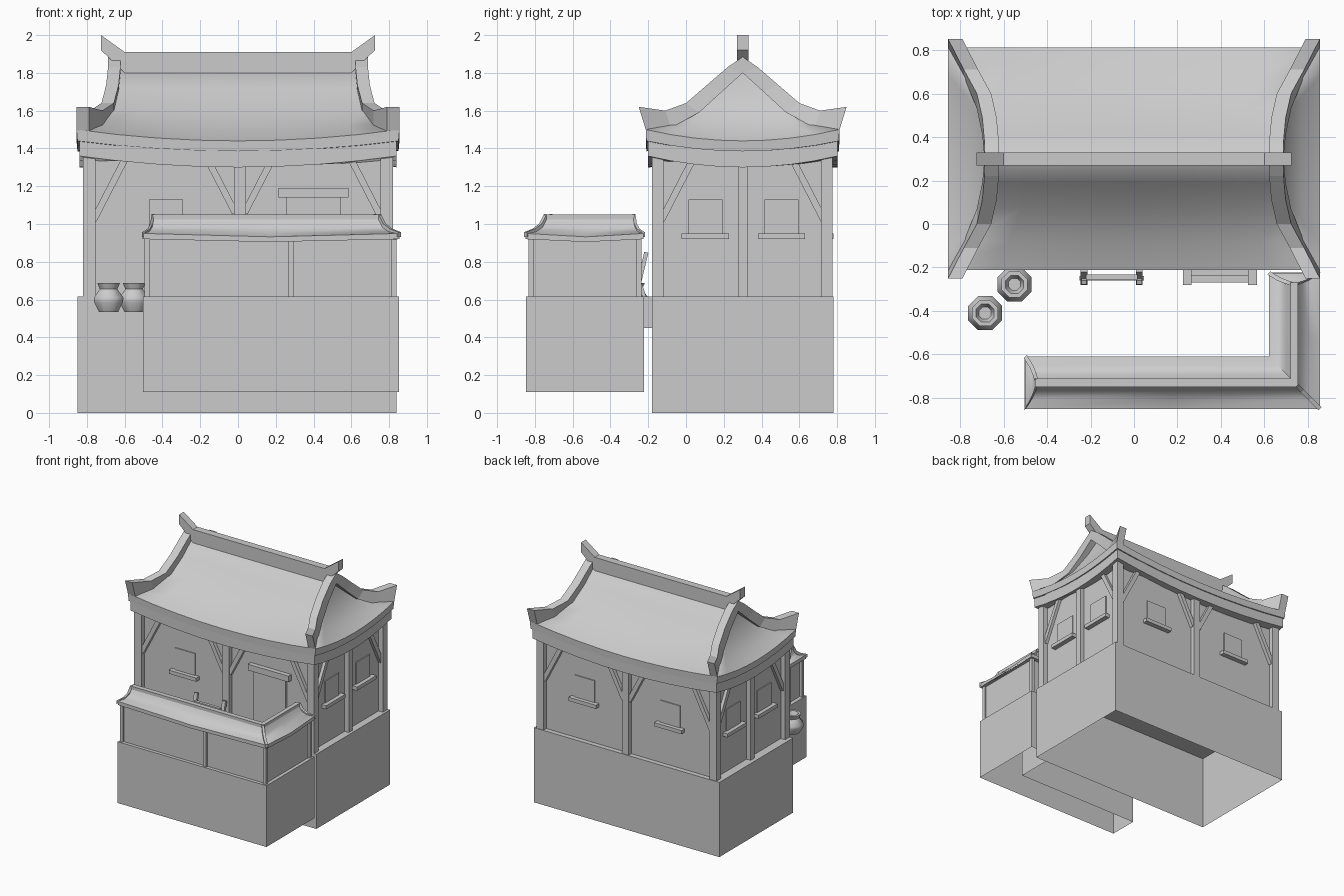
import bpy, bmesh, math
from mathutils import Vector

cube = bpy.data.objects.get("Cube")
if cube:
    bpy.data.objects.remove(cube)

grey = bpy.data.materials.new("plain grey")
grey.use_nodes = True
grey.diffuse_color = (0.6, 0.6, 0.6, 1)
grey.node_tree.nodes["Principled BSDF"].inputs["Base Color"].default_value = (0.6, 0.6, 0.6, 1)
CY = 0.3  # depth centre of the house


def finish(name, bm, smooth=None):
    bmesh.ops.remove_doubles(bm, verts=bm.verts, dist=0.0005)
    bmesh.ops.recalc_face_normals(bm, faces=bm.faces)
    mesh = bpy.data.meshes.new(name)
    bm.to_mesh(mesh)
    bm.free()
    mesh.materials.append(grey)
    ob = bpy.data.objects.new(name, mesh)
    bpy.context.collection.objects.link(ob)
    if smooth:
        bpy.ops.object.select_all(action="DESELECT")
        bpy.context.view_layer.objects.active = ob
        ob.select_set(True)
        bpy.ops.object.shade_smooth_by_angle(angle=math.radians(smooth))
    return ob


def loft(name, rings, bottom=True, top=True, smooth=None):
    """Skin closed rings of equal point count."""
    bm = bmesh.new()
    rows = [[bm.verts.new(p) for p in r] for r in rings]
    n = len(rows[0])
    for a, b in zip(rows, rows[1:]):
        for i in range(n):
            j = (i + 1) % n
            bm.faces.new((a[i], a[j], b[j], b[i]))
    if bottom:
        bm.faces.new(rows[0][::-1])
    if top:
        bm.faces.new(rows[-1])
    return finish(name, bm, smooth)


def box(name, x, y, z, bottom=True):
    return loft(name, [[(x[0], y[0], h), (x[1], y[0], h), (x[1], y[1], h), (x[0], y[1], h)]
                       for h in z], bottom)


def beam(name, a, b, w, d):
    """Square bar between two points, w sideways and d deep."""
    a, b = Vector(a), Vector(b)
    t = (b - a).normalized()
    ref = Vector((0, 1, 0)) if abs(t.y) < 0.01 else Vector((1, 0, 0))
    u = t.cross(ref).normalized() * w / 2
    v = ref * d / 2
    return loft(name, [[p + u + v, p - u + v, p - u - v, p + u - v] for p in (a, b)])


# Stone base, open underneath, and plaster walls
box("house_base", (-0.85, 0.84), (-0.18, 0.78), (0, 0.615), bottom=False)
box("house_walls", (-0.78, 0.78), (-0.14, 0.74), (0.615, 1.35))

# Timber posts
for x in (-0.7875, 0.7875):
    for y in (-0.15, 0.745):
        box("corner_post", (x - 0.0325, x + 0.0325), (y - 0.03, y + 0.03), (0.615, 1.37))
    box("side_post", (x - 0.03, x + 0.03), (CY - 0.025, CY + 0.025), (0.615, 1.37))
for y in (-0.155, 0.75):
    box("middle_post", (-0.02, 0.042), (y - 0.025, y + 0.025), (0.615, 1.37))

# Diagonal braces under the eaves
for y in (-0.155, 0.755):
    for s in (-1, 1):
        beam("corner_brace", (s * 0.765, y, 1.02), (s * 0.6, y, 1.34), 0.035, 0.03)
        beam("middle_brace", (0.01 + s * 0.025, y, 1.06), (0.01 + s * 0.17, y, 1.34), 0.035, 0.03)
for x in (-0.79, 0.79):
    for s in (-1, 1):
        beam("side_brace", (x, CY + s * 0.43, 1.02), (x, CY + s * 0.265, 1.34), 0.035, 0.03)

# Windows: a thin pane over a projecting sill
for x, y, s in ((-0.38, -0.14, -1), (-0.38, 0.74, 1), (0.4, 0.74, 1)):
    box("window_pane", (x - 0.09, x + 0.09), sorted((y, y + s * 0.008)), (0.95, 1.13))
    box("window_sill", (x - 0.125, x + 0.125), sorted((y, y + s * 0.04)), (0.92, 0.95))
for s in (-1, 1):
    for y in (0.1025, 0.505):
        box("window_pane", sorted((s * 0.78, s * 0.788)), (y - 0.09, y + 0.09), (0.95, 1.13))
        box("window_sill", sorted((s * 0.78, s * 0.82)), (y - 0.125, y + 0.125), (0.92, 0.95))

# Door with lintel, and steps between cheek walls
box("door", (0.255, 0.545), (-0.16, -0.14), (0.615, 1.14))
box("door_lintel", (0.215, 0.585), (-0.178, -0.14), (1.14, 1.19))
for x in (0.225, 0.525):
    box("step_cheek", (x, x + 0.04), (-0.28, -0.18), (0.45, 0.615))
box("upper_step", (0.265, 0.525), (-0.24, -0.18), (0.45, 0.58))
box("lower_step", (0.265, 0.525), (-0.268, -0.24), (0.45, 0.52))


# Sagging eave rings for fascia and roof
def eave_ring(hx, hy, z, sag, n=8):
    corners = [(-hx, -hy), (hx, -hy), (hx, hy), (-hx, hy)]
    pts = []
    for i, (a, b) in enumerate(zip(corners, corners[1:] + corners[:1])):
        for k in range(n):
            t = k / n
            drop = sag * (1 - (2 * t - 1) ** 2)
            pts.append((a[0] + (b[0] - a[0]) * t, CY + a[1] + (b[1] - a[1]) * t, z - drop))
    return pts


loft("eave_fascia", [eave_ring(0.84, 0.502, 1.36, 0.06), eave_ring(0.84, 0.502, 1.45, 0.06)], smooth=30)
loft("main_roof", [eave_ring(*r) for r in (
    (0.85, 0.51, 1.44, 0.055), (0.855, 0.512, 1.5, 0.06), (0.77, 0.38, 1.53, 0.035),
    (0.69, 0.23, 1.61, 0.015), (0.645, 0.11, 1.72, 0.005), (0.625, 0.001, 1.83, 0))],
    smooth=50)

# Upswept ribs down the roof corners: (x, y bottom, z bottom, y top, z top)
RIB = ((0.822, 0.51, 1.49, 0.55, 1.62), (0.75, 0.38, 1.51, 0.41, 1.6),
       (0.69, 0.23, 1.59, 0.3, 1.64), (0.665, 0.11, 1.7, 0.19, 1.735),
       (0.655, 0, 1.8, 0.08, 1.83), (0.655, 0, 1.81, 0, 1.885))
for sx in (-1, 1):
    for sy in (-1, 1):
        loft("roof_rib", [[(sx * (x - 0.033), CY + sy * yb, zb), (sx * (x + 0.033), CY + sy * yb, zb),
                           (sx * (x + 0.033), CY + sy * yt, zt), (sx * (x - 0.033), CY + sy * yt, zt)]
                          for x, yb, zb, yt, zt in RIB])

# Ridge beam with raised horns
loft("roof_ridge", [[(x, CY - 0.03, lo), (x, CY + 0.03, lo), (x, CY + 0.03, hi), (x, CY - 0.03, hi)]
                    for x, lo, hi in ((-0.725, 1.92, 2.0), (-0.6, 1.8, 1.91),
                                      (0.6, 1.8, 1.91), (0.725, 1.92, 2.0))])


# L-shaped booth: outline inset by s along the sides and e at the two ends
def ell(s, e, z, lift=0):
    return [(-0.5 + e, -0.85 + s, z + lift), (0.17, -0.85 + s, z), (0.855 - s, -0.85 + s, z + lift),
            (0.855 - s, -0.53, z), (0.855 - s, -0.225 - e, z + lift), (0.62 + s, -0.225 - e, z + lift),
            (0.62 + s, -0.61 - s, z), (-0.5 + e, -0.61 - s, z + lift)]


loft("booth_base", [ell(0.002, -0.003, 0.11), ell(0.002, -0.003, 0.615)], bottom=False)
loft("booth_wall", [ell(0.03, 0.03, 0.615), ell(0.03, 0.03, 0.93)])
loft("booth_roof", [ell(0, 0, 0.905, 0.015), ell(0, 0, 0.932, 0.018), ell(0.045, 0.028, 0.952, 0.008),
                    ell(0.08, 0.042, 0.985), ell(0.105, 0.05, 1.03)], smooth=50)
loft("booth_ridge", [ell(0.1, 0.045, 1.025), ell(0.1, 0.045, 1.05)])
for x, y in ((-0.48, -0.82), (0.28, -0.82), (0.825, -0.82), (0.825, -0.25), (0.65, -0.25),
             (0.65, -0.64), (-0.48, -0.64)):
    box("booth_post", (x - 0.014, x + 0.014), (y - 0.014, y + 0.014), (0.615, 0.925))

# Slim hip ribs on the booth roof corners
STEPS = ((0, 0, 0.945), (0.045, 0.028, 0.963), (0.08, 0.042, 0.99), (0.105, 0.05, 1.04))
for corner in (0, 2, 4, 5, 7):
    rings = []
    for s, e, z in STEPS:
        x, y, _ = ell(s, e, 0)[corner]
        rings.append([(x + dx, y + dy, z + dz) for dz in (-0.015, 0.012)
                      for dx, dy in ((-0.007, -0.007), (0.007, 0.007))])
    loft("booth_hip", [[r[0], r[1], r[3], r[2]] for r in rings])

# Jars beside the front wall
JAR = ((0.055, 0.535), (0.082, 0.585), (0.085, 0.61), (0.05, 0.655), (0.065, 0.688), (0.045, 0.688), (0.03, 0.65))
for cx, cy in ((-0.55, -0.278), (-0.685, -0.41)):
    loft("jar", [[(cx + r * math.cos(math.tau * (k + 0.5) / 8), cy + r * math.sin(math.tau * (k + 0.5) / 8), z)
                  for k in range(8)] for r, z in JAR], smooth=50)

# Trestle rack with crossed legs and a board
for x in (-0.23, 0.025):
    beam("rack_leg", (x, -0.27, 0.6), (x, -0.21, 0.85), 0.022, 0.03)
    beam("rack_brace", (x, -0.215, 0.6), (x, -0.27, 0.76), 0.02, 0.025)
beam("rack_bar", (-0.25, -0.25, 0.69), (0.045, -0.25, 0.69), 0.02, 0.02)
beam("rack_board", (-0.22, -0.245, 0.77), (0.015, -0.245, 0.77), 0.06, 0.025)
